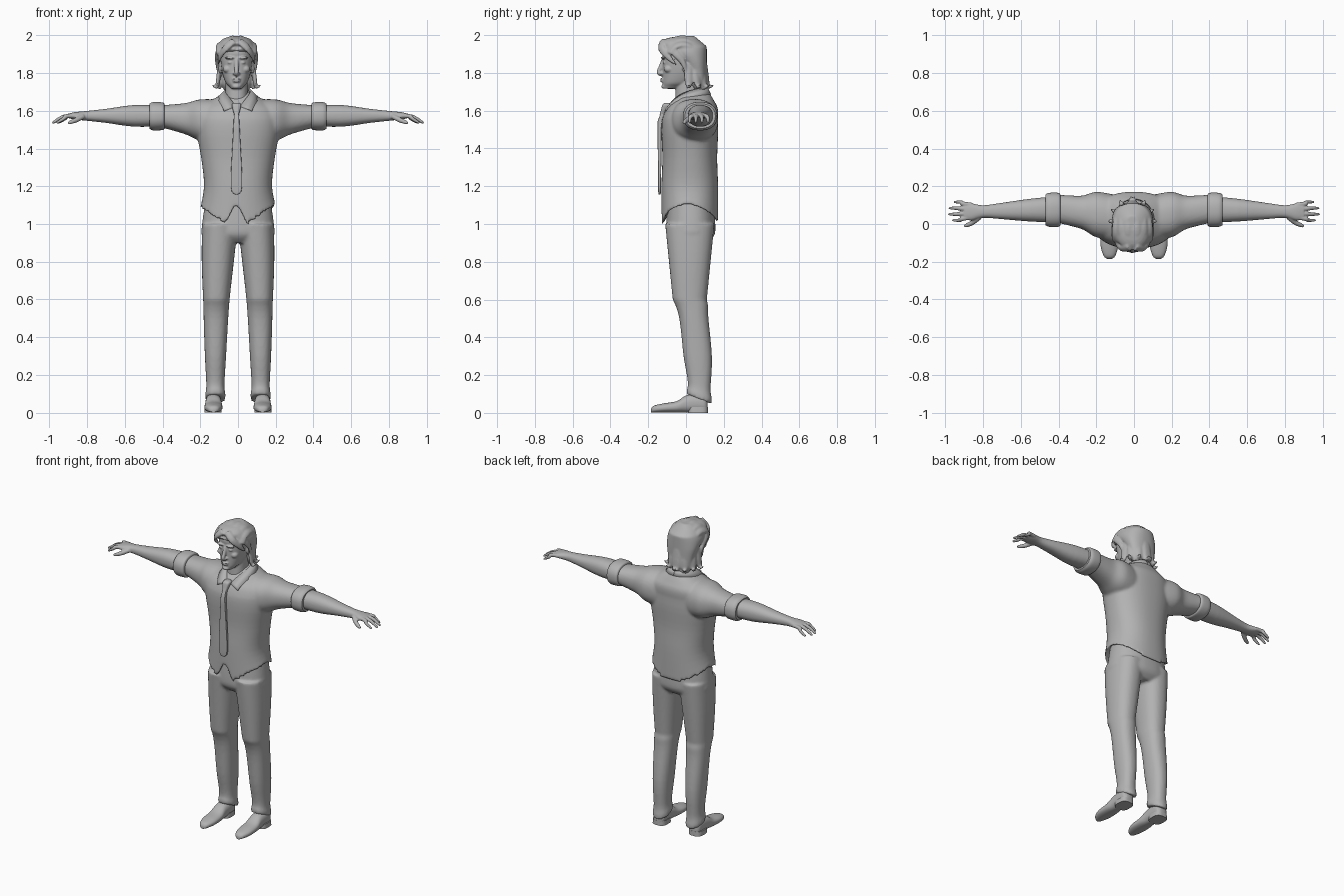
import bpy
import bmesh
import math
from mathutils import Vector, Matrix

cube = bpy.data.objects.get("Cube")
if cube:
    bpy.data.objects.remove(cube, do_unlink=True)

grey = bpy.data.materials.new("plain_grey")
grey.use_nodes = True
grey.diffuse_color = (0.45, 0.45, 0.45, 1)
for node in grey.node_tree.nodes:
    if node.type == "BSDF_PRINCIPLED":
        node.inputs["Base Color"].default_value = grey.diffuse_color

LEFT_AND_RIGHT = (1, -1)
SINGLE = (1,)


def clamp(value):
    return min(max(value, 0), 1)


def dense(rows):
    """Smoothly fill in rows between the given ones."""
    result = []
    last = len(rows) - 1
    for i in range(last):
        quad = (rows[max(i - 1, 0)], rows[i], rows[i + 1], rows[min(i + 2, last)])
        for j in range(4):
            t = j / 4
            result.append([
                b + t / 2 * (c - a + t * (2 * a - 5 * b + 4 * c - d + t * (3 * (b - c) + d - a)))
                for a, b, c, d in zip(*quad)])
    result.append(list(rows[-1]))
    return result


def skin(bm, rings, first_tip=None):
    """Join rings into a closed solid with fan caps."""
    loops = [[bm.verts.new(point) for point in ring] for ring in rings]
    count = len(loops[0])
    for low, high in zip(loops, loops[1:]):
        for i in range(count):
            k = (i + 1) % count
            bm.faces.new((low[i], low[k], high[k], high[i]))
    for loop, tip in ((loops[0], first_tip), (loops[-1], None)):
        middle = sum((vert.co for vert in loop), Vector()) / count
        centre = bm.verts.new(tip or middle)
        for i in range(count):
            bm.faces.new((loop[i], loop[(i + 1) % count], centre))


def loft(bm, axis, spine, rows, sides=SINGLE, power=2.3, warp=None, tip=None):
    """Rows hold a station on the axis and the half-sizes on the other two axes.
    The spine gives the centre for a station and its second half-size."""
    order = {"X": (0, 1, 2), "Y": (1, 0, 2), "Z": (2, 0, 1)}[axis]
    count = 96
    for side in sides:
        rings = []
        for station, half_a, half_b in dense(rows):
            centre_a, centre_b = spine(station, half_b)
            ring = []
            for i in range(count):
                angle = math.tau * i / count
                c, s = math.cos(angle), math.sin(angle)
                point = Vector()
                point[order[0]] = station
                point[order[1]] = centre_a + math.copysign(abs(c) ** (2 / power), c) * half_a
                point[order[2]] = centre_b + math.copysign(abs(s) ** (2 / power), s) * half_b
                if warp:
                    point.z = warp(point)
                point.x *= side
                ring.append(point)
            rings.append(ring)
        skin(bm, rings, tip)


def strand(bm, rows, width, hub, sides=LEFT_AND_RIGHT, flat=1, taper=0.9):
    """Tapered tube along a smooth path, flattened towards the hub."""
    for side in sides:
        points = [Vector((x * side, y, z)) for x, y, z in dense(rows)]
        last = len(points) - 1
        rings = []
        for i, point in enumerate(points):
            along = points[min(i + 1, last)] - points[max(i - 1, 0)]
            wide = along.cross(point - Vector(hub)).normalized()
            thin = wide.cross(along).normalized() * flat
            radius = width * (1 - taper * (i / last) ** 3)
            rings.append([point + radius * (wide * math.cos(a) + thin * math.sin(a))
                          for a in (math.tau * k / 12 for k in range(12))])
        skin(bm, rings)


def blob(bm, centre, radii, sides=SINGLE):
    for side in sides:
        place = Matrix.Translation((centre[0] * side, centre[1], centre[2]))
        bmesh.ops.create_uvsphere(bm, u_segments=20, v_segments=12, radius=1,
                                  matrix=place @ Matrix.Diagonal((*radii, 1)))


def finish(name, bm, voxel=0, shift=0, thick=0):
    """Turn the solids into an object, optionally blended into one skin."""
    bmesh.ops.recalc_face_normals(bm, faces=bm.faces)
    mesh = bpy.data.meshes.new(name)
    bm.to_mesh(mesh)
    bm.free()
    mesh.materials.append(grey)
    for face in mesh.polygons:
        face.use_smooth = True
    mesh.set_sharp_from_angle(angle=math.radians(40))
    obj = bpy.data.objects.new(name, mesh)
    obj.location.x = shift
    bpy.context.collection.objects.link(obj)
    if thick:
        obj.modifiers.new("Thickness", "SOLIDIFY").thickness = thick
    if voxel:
        blend = obj.modifiers.new("Blend", "REMESH")
        blend.mode = "VOXEL"
        blend.voxel_size = voxel
        blend.use_smooth_shade = True
        soften = obj.modifiers.new("Soften", "SMOOTH")
        soften.factor = 0.5
        soften.iterations = 3


# Shirt with a curved hem, notched at the front
def hem(point):
    if point.y < 0.03:
        off = abs(point.x + 0.01)
        edge = 1.11 - 2 * off if off < 0.06 else 0.95 + 0.7 * off
    else:
        edge = 1 + 0.09 * clamp(abs(point.x) / 0.2) ** 2
    return point.z + clamp((1.22 - point.z) / 0.17) * (edge - 1.05)


bm = bmesh.new()
loft(bm, "Z", lambda z, h: (0, 0.02 + 0.2 * max(0, z - 1.55)),
     [(1.05, .2, .15), (1.2, .18, .15), (1.35, .195, .145), (1.5, .22, .15),
      (1.6, .21, .14), (1.65, .15, .11), (1.7, .06, .07)],
     warp=hem, tip=(0, 0.02, 1.25))
loft(bm, "X", lambda x, h: (0.02 + 0.15 * x, 1.53 + 0.1 * x),
     [(.1, .12, .12), (.2, .12, .11), (.27, .09, .085), (.34, .08, .07), (.4, .075, .06)],
     LEFT_AND_RIGHT)
finish("shirt", bm, voxel=0.009)

# Rolled sleeve cuffs
bm = bmesh.new()
loft(bm, "X", lambda x, h: (0.075, 1.571),
     [(.39, .08, .065), (.4, .09, .073), (.45, .09, .075), (.47, .08, .065)], LEFT_AND_RIGHT)
finish("rolled_cuffs", bm)

# Forearms, palms, fingers and thumbs
bm = bmesh.new()
loft(bm, "X", lambda x, h: (0.09 - 0.03 * x, 1.573),
     [(.4, .07, .055), (.55, .06, .057), (.7, .043, .037), (.8, .033, .026),
      (.86, .045, .02), (.9, .04, .012)], LEFT_AND_RIGHT)
floor = (0.9, 0.06, -9)
for k in range(4):
    root, tip_y = 0.035 + 0.022 * k, 0.02 + 0.032 * k
    tip_x = 0.985 - 0.012 * (k - 1.4) ** 2
    strand(bm, [(.86, root, 1.574), (.91, (root + tip_y) / 2, 1.571),
                (tip_x - .04, tip_y, 1.56), (tip_x, tip_y, 1.535)], 0.012, floor, taper=0.5)
strand(bm, [(.82, .035, 1.57), (.86, .005, 1.55), (.9, -.012, 1.535)], 0.014, floor, taper=0.5)
finish("arms_and_hands", bm, voxel=0.0045)


# Trousers with kneed legs and slanted bottoms
def leg_spine(z, half):
    return 0.12 - 0.025 * z ** 3, 0.02 + 0.05 * clamp((0.6 - z) / 0.4) ** 0.6


def slant(point):
    return point.z - 0.4 * (point.y - 0.065) * clamp((0.2 - point.z) / 0.12)


bm = bmesh.new()
loft(bm, "Z", lambda z, h: (0, 0.025),
     [(1.14, .17, .12), (1, .19, .13), (.94, .19, .125), (.9, .14, .09)])
loft(bm, "Z", leg_spine,
     [(1, .095, .13), (.8, .085, .11), (.6, .07, .09), (.5, .065, .077),
      (.3, .056, .075), (.15, .048, .06), (.1, .053, .066), (.075, .053, .066)],
     LEFT_AND_RIGHT, warp=slant)
finish("trousers", bm, voxel=0.009)

# Shoes with heels
bm = bmesh.new()
loft(bm, "Y", lambda y, h: (0.13, h + 0.002),
     [(-.185, .012, .01), (-.17, .03, .018), (-.12, .046, .024), (-.05, .047, .03),
      (0, .043, .045), (.06, .042, .05), (.1, .038, .045), (.115, .02, .03)], LEFT_AND_RIGHT)
finish("shoes", bm)
bm = bmesh.new()
loft(bm, "Z", lambda z, h: (0.132, 0.064), [(0, .046, .053), (.03, .044, .052)],
     LEFT_AND_RIGHT, power=3)
finish("shoe_heels", bm)

# Shirt collar flaps, from the nape round to the points
bm = bmesh.new()
for side in LEFT_AND_RIGHT:
    previous = None
    for i in range(25):
        t = i / 24
        s, c = math.sin(3 * t), math.cos(3 * t)
        x, y, z = .068 * s, .03 + .085 * c - .042 * t ** 3, 1.722 - .1 * t ** 3
        outer = (x + .036 * s + .06 * t ** 4, y + .018 * c, z - .036 + .016 * t ** 4)
        pair = [bm.verts.new((p[0] * side, p[1], p[2])) for p in ((x, y, z), outer)]
        if previous:
            bm.faces.new((previous[0], previous[1], pair[1], pair[0]))
        previous = pair
finish("shirt_collar", bm, thick=0.01)


# Necktie blade and knot, following the chest
def chest(z, half):
    return 0, 0.5 * max(0, z - 1.55) - 0.14


bm = bmesh.new()
loft(bm, "Z", chest, [(1.155, .003, .005), (1.2, .03, .008), (1.45, .02, .01),
                      (1.6, .012, .012)], power=6)
loft(bm, "Z", chest, [(1.58, .012, .015), (1.6, .018, .018), (1.63, .025, .025),
                      (1.64, .018, .02)], power=3)
finish("necktie", bm, shift=-0.008)

# Head, neck and facial features
bm = bmesh.new()
loft(bm, "Z", lambda z, h: (0, h - 0.123 if z < 1.9 else -0.015),
     [(1.716, .026, .04), (1.73, .04, .06), (1.75, .058, .08), (1.8, .075, .1),
      (1.855, .083, .1), (1.9, .086, .11), (1.94, .08, .1), (1.975, .05, .065)])
loft(bm, "Z", lambda z, h: (0, 0.01), [(1.6, .06, .07), (1.78, .058, .062)])
strand(bm, [(0, -.118, 1.87), (0, -.131, 1.835), (0, -.145, 1.802), (0, -.127, 1.79)],
       0.012, (0, 0, 1.8), SINGLE, taper=0.2)
blob(bm, (.01, -.13, 1.797), (.01, .012, .008), LEFT_AND_RIGHT)       # nostrils
blob(bm, (.034, -.12, 1.88), (.03, .014, .007), LEFT_AND_RIGHT)       # brows
blob(bm, (.032, -.112, 1.855), (.015, .012, .008), LEFT_AND_RIGHT)    # eyes
blob(bm, (.048, -.092, 1.82), (.024, .025, .02), LEFT_AND_RIGHT)      # cheeks
blob(bm, (0, -.125, 1.768), (.023, .013, .005))                       # upper lip
blob(bm, (0, -.125, 1.756), (.02, .012, .006))                        # lower lip
blob(bm, (0, -.115, 1.728), (.022, .017, .012))                       # chin
blob(bm, (.087, 0, 1.83), (.01, .02, .034), LEFT_AND_RIGHT)           # ears
finish("head", bm, voxel=0.0045, shift=-0.008)

# Swept-back hair with ridges, a parted fringe and flicked ends
bm = bmesh.new()
loft(bm, "Z", lambda z, h: (0, 0.11 - h - 1.2 * max(0, z - 1.94)),
     [(1.7, .06, .03), (1.74, .08, .045), (1.8, .09, .05), (1.86, .104, .07),
      (1.91, .109, .105), (1.95, .095, .115), (1.98, .065, .085), (1.995, .03, .04)])
crown = (0, 0, 1.83)
for x in (0.025, 0.06, 0.09):
    size = math.sqrt(1 - (x / 0.12) ** 2)
    sweep = [math.radians(20 + 35 * k) for k in range(5)]
    strand(bm, [(x, -.015 - .12 * size * math.cos(a), 1.88 + .11 * size * math.sin(a))
                for a in sweep], 0.024, crown, flat=0.5)
for k in range(4):
    a = math.radians(28 * k + 4)
    strand(bm, [(.095 * r * math.sin(a), .01 + .1 * r * math.cos(a), z)
                for r, z in ((.9, 1.85), (1, 1.78), (1.1, 1.725), (1.4, 1.74))],
           0.024, crown, flat=0.5)
for lock in ([(.015, -.125, 1.97), (.06, -.13, 1.93), (.09, -.09, 1.88), (.095, -.05, 1.84)],
             [(.06, -.09, 1.96), (.1, -.06, 1.91), (.105, -.02, 1.86), (.1, 0, 1.8)]):
    strand(bm, lock, 0.022, crown, flat=0.5)
finish("hair", bm, voxel=0.006, shift=-0.008)
